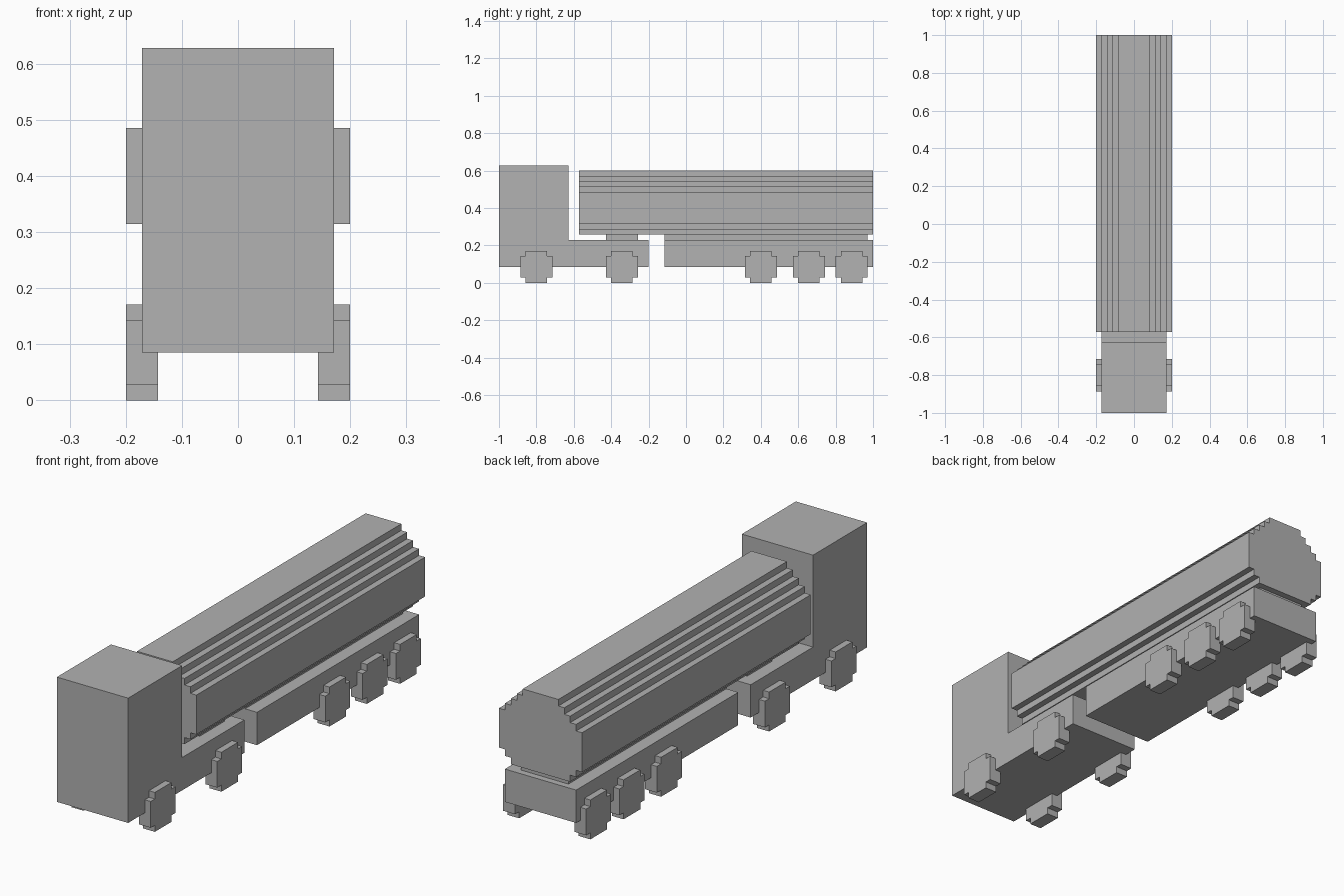
import bpy
import bmesh
from mathutils import Vector

U = 1 / 35  # one block of the stepped grid

if "Cube" in bpy.data.objects:
    bpy.data.objects.remove(bpy.data.objects["Cube"])

grey = bpy.data.materials.new("plain grey")
grey.use_nodes = True
grey.diffuse_color = (0.445, 0.445, 0.445, 1)
grey.node_tree.nodes["Principled BSDF"].inputs["Base Color"].default_value = grey.diffuse_color


def prism(name, outline, axis, start, end):
    """Extrude an outline, (y, z) along x or (x, z) along y, in block units."""
    def place(a, b, c):
        return Vector((c, a, b) if axis == "x" else (a, c, b)) * U
    bm = bmesh.new()
    face = bm.faces.new([bm.verts.new(place(a, b, start)) for a, b in outline])
    moved = bmesh.ops.extrude_face_region(bm, geom=[face])["geom"]
    shift = place(0, 0, end - start)
    bmesh.ops.translate(bm, vec=shift, verts=[v for v in moved if isinstance(v, bmesh.types.BMVert)])
    bmesh.ops.recalc_face_normals(bm, faces=bm.faces)
    mesh = bpy.data.meshes.new(name)
    bm.to_mesh(mesh)
    bm.free()
    mesh.materials.append(grey)
    obj = bpy.data.objects.new(name, mesh)
    bpy.context.collection.objects.link(obj)
    return obj


def rect(a0, a1, b0, b1):
    return [(a0, b0), (a1, b0), (a1, b1), (a0, b1)]


def stepped(rows, centre=0):
    """Symmetric stair-step outline from (half width, bottom, top) rows."""
    side = [p for w, lo, hi in rows for p in ((w, lo), (w, hi))]
    return ([(centre + w, z) for w, z in side]
            + [(centre - w, z) for w, z in reversed(side)])


# Cab and tractor chassis in one L-shaped body
prism("tractor_body", [(-35, 3), (-7, 3), (-7, 8), (-22, 8), (-22, 22), (-35, 22)], "x", -6, 6)

# Trailer chassis
prism("trailer_chassis", rect(-4, 35, 3, 8), "x", -6, 6)

# Tank with stepped sides
tank_rows = [(5, 9, 10), (6, 10, 11), (7, 11, 17), (6, 17, 18),
             (5, 18, 19), (4, 19, 20), (3, 20, 21)]
prism("tank", stepped(tank_rows), "y", -20, 35)

# Supports between the tank and the chassis
prism("coupling_support", rect(-15, -9, 8, 9), "x", -4, 4)
prism("tank_support", rect(-4, 34, 8, 9), "x", -4, 4)

# Wheels, one pair per axle
wheel_rows = [(2, 0, 1), (3, 1, 5), (2, 5, 6)]
axles = {"front": -28, "drive": -12, "trailer_first": 14, "trailer_middle": 23, "trailer_rear": 31}
for axle, y in axles.items():
    for side, sign in (("left", 1), ("right", -1)):
        prism(f"{axle}_wheel_{side}", stepped(wheel_rows, y), "x", sign * 5, sign * 7)
